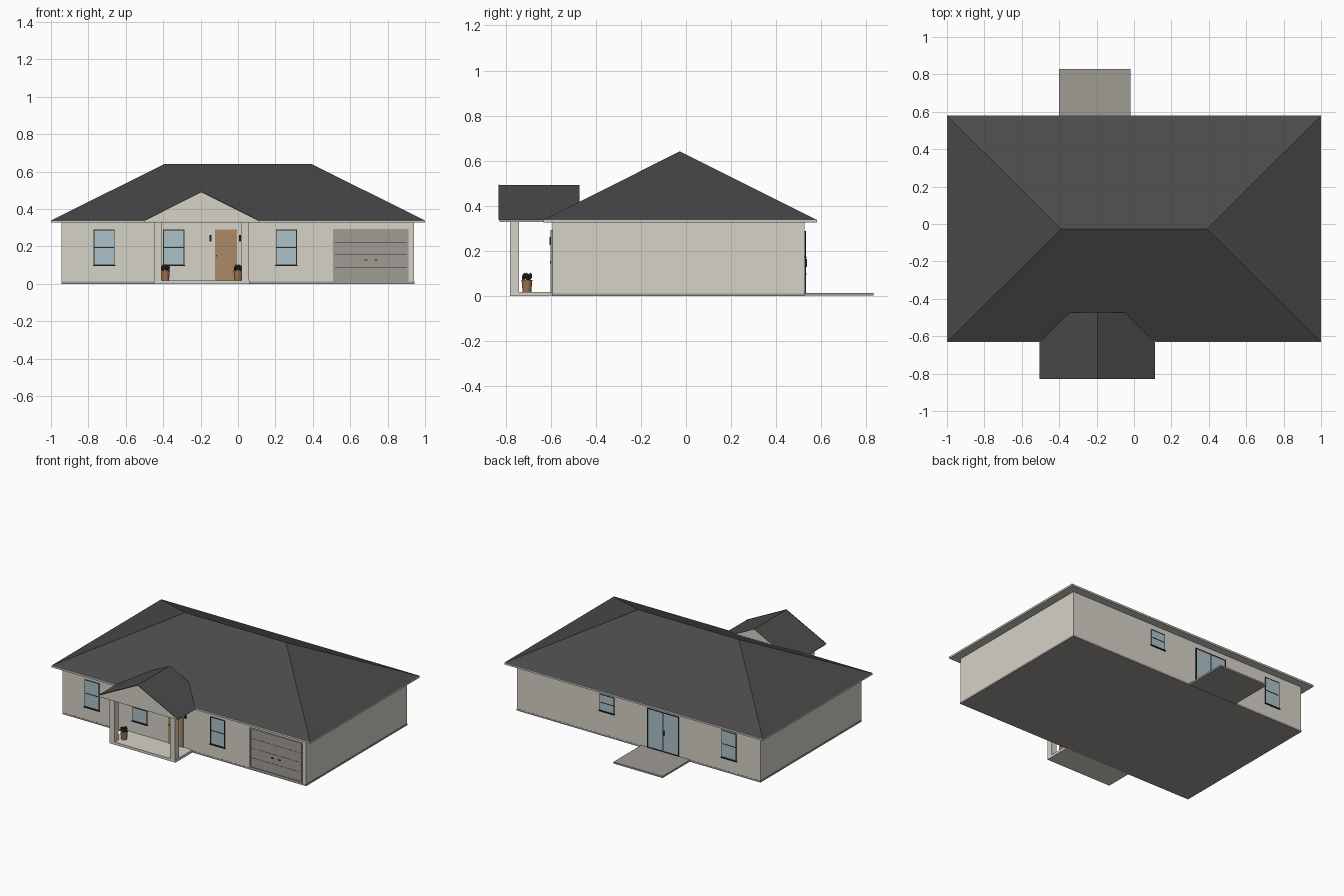
import bpy, bmesh, math
from mathutils import Vector

if "Cube" in bpy.data.objects:
    bpy.data.objects.remove(bpy.data.objects["Cube"])


def lin(c):
    c /= 255
    return c / 12.92 if c <= 0.04045 else ((c + 0.055) / 1.055) ** 2.4


def mat(name, r, g, b):
    m = bpy.data.materials.new(name)
    m.diffuse_color = (lin(r), lin(g), lin(b), 1)
    m.use_nodes = True
    m.node_tree.nodes["Principled BSDF"].inputs["Base Color"].default_value = m.diffuse_color
    return m


CREAM = mat("cream wall", 214, 210, 200)
ROOF = mat("charcoal roof", 74, 74, 74)
TRIM = mat("pale trim", 200, 200, 192)
GREY = mat("concrete grey", 160, 156, 149)
GLASS = mat("window glass", 172, 194, 202)
DARK = mat("dark metal", 42, 42, 42)
WOOD = mat("door wood", 172, 138, 102)
CLAY = mat("clay pot", 160, 115, 80)
LEAF = mat("dark leaves", 48, 56, 48)


def finish(name, bm, *mats):
    bmesh.ops.recalc_face_normals(bm, faces=bm.faces)
    me = bpy.data.meshes.new(name)
    bm.to_mesh(me)
    bm.free()
    ob = bpy.data.objects.new(name, me)
    bpy.context.collection.objects.link(ob)
    for m in mats:
        me.materials.append(m)
    return ob


def box(name, m, x0, x1, y0, y1, z0, z1):
    bm = bmesh.new()
    bmesh.ops.create_cube(bm, size=1)
    for v in bm.verts:
        v.co = Vector((x0 if v.co.x < 0 else x1, y0 if v.co.y < 0 else y1,
                       z0 if v.co.z < 0 else z1))
    return finish(name, bm, m)


FRONT, BACK = -0.592, 0.525


def plate(name, m, x0, x1, z0, z1, out, back=False):
    """Thin plate on the front or back wall, sticking out by `out`."""
    if back:
        return box(name, m, x0, x1, BACK - 0.002, BACK + out, z0, z1)
    return box(name, m, x0, x1, FRONT - out, FRONT + 0.002, z0, z1)


def frame(name, m, x0, x1, z0, z1, w, out, back=False):
    plate(name + "_left", m, x0, x0 + w, z0, z1, out, back)
    plate(name + "_right", m, x1 - w, x1, z0, z1, out, back)
    plate(name + "_top", m, x0, x1, z1 - w, z1, out, back)
    plate(name + "_bottom", m, x0, x1, z0, z0 + w, out, back)


def window(name, x0, x1, z0, z1, back=False):
    plate(name + "_glass", GLASS, x0, x1, z0, z1, 0.003, back)
    frame(name + "_frame", DARK, x0, x1, z0, z1, 0.004, 0.005, back)
    zm = (z0 + z1) / 2
    plate(name + "_rail", DARK, x0, x1, zm - 0.002, zm + 0.002, 0.005, back)
    plate(name + "_sill", DARK, x0 - 0.004, x1 + 0.004, z0 - 0.005, z0, 0.009, back)


# House body, foundation and patio
box("foundation", GREY, -0.945, 0.943, FRONT - 0.001, BACK + 0.001, 0, 0.012)
box("walls", CREAM, -0.943, 0.941, FRONT, BACK, 0.012, 0.33)
box("patio", GREY, -0.4, -0.02, BACK, 0.83, 0.002, 0.014)

# Hip roof on a pale eave slab
box("eave", TRIM, -1, 1, -0.632, 0.58, 0.327, 0.34)
bm = bmesh.new()
x, y0, y1, z = 0.998, -0.629, 0.577, 0.34
e = [bm.verts.new(p) for p in ((-x, y0, z), (x, y0, z), (x, y1, z), (-x, y1, z))]
r = [bm.verts.new((sx * 0.39, -0.027, 0.642)) for sx in (-1, 1)]
for f in ((e[0], e[1], r[1], r[0]), (e[2], e[3], r[0], r[1]),
          (e[1], e[2], r[1]), (e[3], e[0], r[0]), e[::-1]):
    bm.faces.new(f)
finish("main_roof", bm, ROOF)

# Porch gable roof: dark slopes, cream gable ends
box("porch_eave", TRIM, -0.503, 0.112, -0.826, -0.6, 0.329, 0.338)
bm = bmesh.new()
ends = [[bm.verts.new((px, py, pz)) for px, pz in ((-0.505, 0.337), (0.113, 0.337), (-0.196, 0.492))]
        for py in (-0.828, -0.472)]
a, b = ends
for f in (a, b[::-1], (a[0], a[2], b[2], b[0]), (a[2], a[1], b[1], b[2]), (a[1], a[0], b[0], b[1])):
    bm.faces.new(f)
ob = finish("porch_roof", bm, CREAM, ROOF)
for p in ob.data.polygons:
    p.material_index = int(p.normal.z > 0.3)
# thin roof edge along both gable slopes
for side in (-1, 1):
    bm = bmesh.new()
    prof = ((-0.196, 0.494), (-0.196 + side * 0.309, 0.339),
            (-0.196 + side * 0.301, 0.338), (-0.196, 0.489))
    rows = [[bm.verts.new((px, py, pz)) for px, pz in prof] for py in (-0.830, -0.827)]
    bm.faces.new(rows[0])
    bm.faces.new(rows[1][::-1])
    for i in range(4):
        j = (i + 1) % 4
        bm.faces.new((rows[0][i], rows[1][i], rows[1][j], rows[0][j]))
    finish("gable_edge", bm, ROOF)

# Porch floor and columns
box("porch_floor", CREAM, -0.45, 0.062, -0.78, FRONT, 0, 0.018)
for cx in (-0.428, 0.04):
    box("porch_column", CREAM, cx - 0.02, cx + 0.02, -0.78, -0.74, 0.015, 0.332)

# Windows
for i, x in enumerate((-0.772, -0.4, 0.202)):
    window(f"front_window_{i}", x, x + 0.113, 0.1, 0.29)
window("back_bedroom_window", -0.76, -0.645, 0.1, 0.29, True)
window("back_small_window", 0.187, 0.3, 0.175, 0.29, True)

# Sliding back door
plate("sliding_door_glass", GLASS, -0.315, -0.07, 0.015, 0.29, 0.003, True)
frame("sliding_door_frame", DARK, -0.315, -0.07, 0.015, 0.29, 0.005, 0.006, True)
plate("sliding_door_stile", DARK, -0.196, -0.189, 0.015, 0.29, 0.006, True)
plate("sliding_door_handle", DARK, -0.205, -0.2, 0.13, 0.165, 0.011, True)

# Front door with knob and wall lamps
plate("front_door", WOOD, -0.124, -0.006, 0.018, 0.29, 0.005)
plate("door_knob", DARK, -0.117, -0.111, 0.145, 0.155, 0.01)
for lx in (-0.147, 0.011):
    plate("lamp_bracket", DARK, lx - 0.003, lx + 0.003, 0.225, 0.262, 0.006)
    box("wall_lamp", DARK, lx - 0.006, lx + 0.006, -0.606, -0.596, 0.228, 0.262)

# Garage door: frame, panel seams, handles
plate("garage_door", GREY, 0.51, 0.91, 0.015, 0.292, 0.003)
frame("garage_frame", GREY, 0.508, 0.912, 0.013, 0.294, 0.01, 0.008)
for gz in (0.088, 0.155, 0.222):
    plate("garage_seam", DARK, 0.518, 0.902, gz - 0.001, gz + 0.001, 0.0035)
for gx in (0.684, 0.738):
    plate("garage_handle", DARK, gx - 0.008, gx + 0.008, 0.126, 0.131, 0.009)

# Potted plants: tapered pot with a cluster of leaf blobs
for px in (-0.388, 0.0):
    bm = bmesh.new()
    bmesh.ops.create_cone(bm, cap_ends=True, segments=16, radius1=0.019, radius2=0.024, depth=0.055)
    bmesh.ops.translate(bm, vec=(px, -0.705, 0.0445), verts=bm.verts)
    finish("plant_pot", bm, CLAY)
    bm = bmesh.new()
    for k in range(6):
        a = k * math.tau / 5
        rad = 0.016 if k < 5 else 0
        s = bmesh.ops.create_icosphere(bm, subdivisions=1, radius=0.01)["verts"]
        bmesh.ops.scale(bm, vec=(0.9, 0.9, 1.6), verts=s)
        bmesh.ops.translate(bm, verts=s, vec=(px + rad * math.cos(a), -0.705 + rad * math.sin(a),
                                              0.083 + 0.006 * (k % 2)))
    finish("plant_leaves", bm, LEAF)
